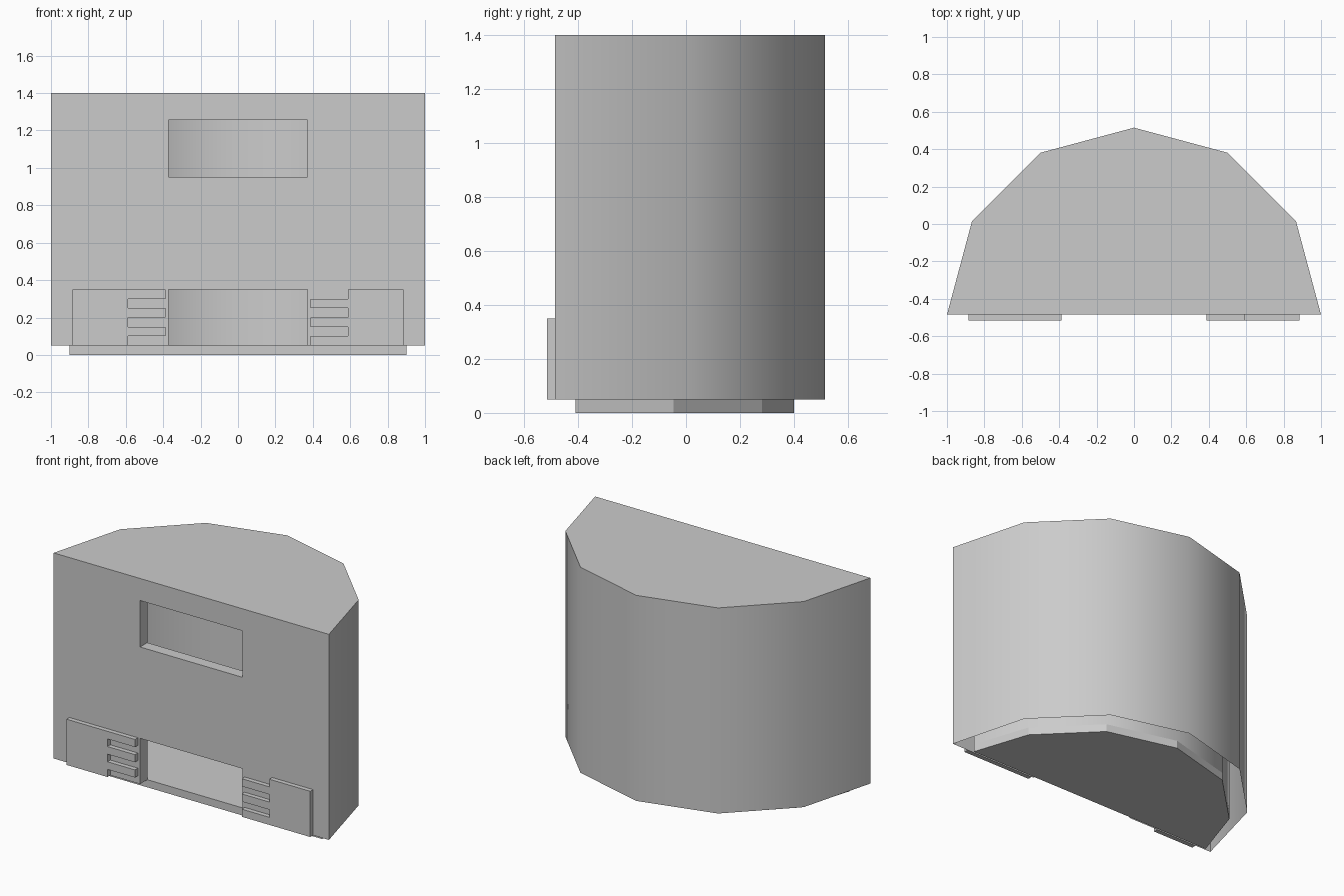
import bpy, bmesh, math

if "Cube" in bpy.data.objects:
    bpy.data.objects.remove(bpy.data.objects["Cube"])

# half-plan profiles (right front corner round to the back centre)
OUTER = [(1, -0.485), (0.866, 0.015), (0.5, 0.381), (0, 0.515)]
INNER = [(0.9, -0.41), (0.78, -0.047), (0.45, 0.281), (0, 0.4)]
WIN_X = 0.372
WINDOWS = [(0.05, 0.35), (0.95, 1.255)]


def mirrored(half):
    return half + [(-x, y) for x, y in reversed(half[:-1])]


def finish(name, bm):
    bmesh.ops.remove_doubles(bm, verts=bm.verts, dist=1e-5)
    me = bpy.data.meshes.new(name)
    bm.to_mesh(me)
    bm.free()
    ob = bpy.data.objects.new(name, me)
    bpy.context.collection.objects.link(ob)
    return ob


def face(bm, pts, flip=False):
    bm.faces.new([bm.verts.new(p) for p in (reversed(pts) if flip else pts)])


def shell(bm, half, top, flip):
    """Curved wall, top and front wall with two window openings."""
    pts = mirrored(half)
    z0 = 0.05
    for (ax, ay), (bx, by) in zip(pts, pts[1:]):
        face(bm, [(ax, ay, z0), (bx, by, z0), (bx, by, top), (ax, ay, top)], flip)
    face(bm, [(x, y, top) for x, y in pts], flip)
    w, y = half[0]
    xs = [-w, -WIN_X, WIN_X, w]
    zs = [z0, 0.35, 0.95, 1.255, top]
    for i in range(3):
        for j in range(4):
            if i == 1 and j in (0, 2):
                continue
            a, b, c, d = xs[i], xs[i + 1], zs[j], zs[j + 1]
            face(bm, [(a, y, c), (b, y, c), (b, y, d), (a, y, d)], flip)


# hollow housing, open underneath, with an outer skin and an inner skin
bm = bmesh.new()
shell(bm, OUTER, 1.4, False)
shell(bm, INNER, 1.285, True)
yo, yi = OUTER[0][1], INNER[0][1]
for lo, hi in WINDOWS:
    ring = [(-WIN_X, lo), (WIN_X, lo), (WIN_X, hi), (-WIN_X, hi)]
    for k in range(4):
        (ax, az), (bx, bz) = ring[k], ring[(k + 1) % 4]
        if az == bz == 0.05:
            continue  # lower opening reaches the floor
        face(bm, [(ax, yo, az), (ax, yi, az), (bx, yi, bz), (bx, yo, bz)], True)
housing = finish("housing", bm)
bpy.context.view_layer.objects.active = housing
housing.select_set(True)
bpy.ops.object.shade_smooth_by_angle(angle=math.radians(40))


def prism(name, outline, direction):
    bm = bmesh.new()
    f = bm.faces.new([bm.verts.new(p) for p in outline])
    ext = bmesh.ops.extrude_face_region(bm, geom=[f], use_keep_orig=True)
    bmesh.ops.translate(bm, vec=direction,
                        verts=[v for v in ext["geom"] if isinstance(v, bmesh.types.BMVert)])
    bmesh.ops.recalc_face_normals(bm, faces=bm.faces)
    return finish(name, bm)


# floor plate fitting the inner skin
prism("floor_plate", [(x, y, 0) for x, y in mirrored(INNER)], (0, 0, 0.05))


# front panels with interlocking fingers either side of the lower opening
def panel(name, side, first):
    out = [(0.885, 0.05), (0.885, 0.35), (0.588, 0.35)]
    for k in range(3):
        hi = first - 0.1 * k
        out += [(0.588, hi), (0.388, hi), (0.388, hi - 0.05), (0.588, hi - 0.05)]
    out.append((0.588, 0.05))
    clean = [p for i, p in enumerate(out)
             if i == 0 or math.dist(p, out[i - 1]) > 1e-4]
    prism(name, [(side * x, -0.515, z) for x, z in clean], (0, 0.03, 0))


panel("left_finger_panel", -1, 0.35)
panel("right_finger_panel", 1, 0.30)
